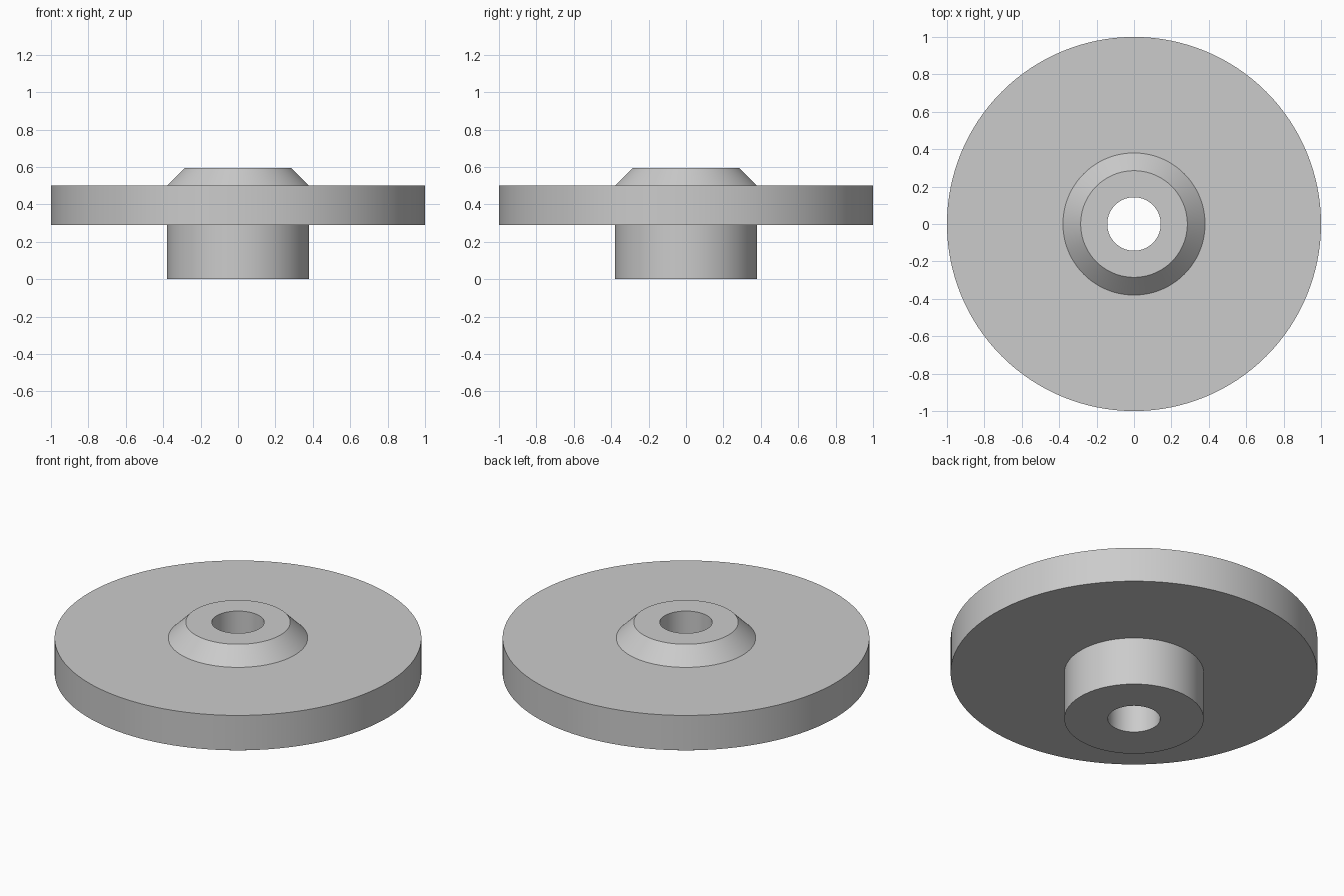
import bpy
import bmesh
from math import tau, radians

SEGMENTS = 128

cube = bpy.data.objects.get("Cube")
if cube:
    bpy.data.objects.remove(cube, do_unlink=True)


def make_material(name, colour):
    mat = bpy.data.materials.new(name)
    mat.use_nodes = True
    mat.diffuse_color = colour
    mat.node_tree.nodes["Principled BSDF"].inputs["Base Color"].default_value = colour
    return mat


def lathe(name, profile, mat):
    """Revolve a closed (radius, height) profile about the z axis."""
    bm = bmesh.new()
    verts = [bm.verts.new((r, 0, z)) for r, z in profile]
    edges = [bm.edges.new((v, verts[i - 1])) for i, v in enumerate(verts)]
    bmesh.ops.spin(bm, geom=verts + edges, cent=(0, 0, 0), axis=(0, 0, 1),
                   angle=tau, steps=SEGMENTS, use_merge=True)
    bmesh.ops.remove_doubles(bm, verts=bm.verts[:], dist=0.0001)
    bmesh.ops.recalc_face_normals(bm, faces=bm.faces[:])
    mesh = bpy.data.meshes.new(name)
    bm.to_mesh(mesh)
    bm.free()
    mesh.materials.append(mat)
    obj = bpy.data.objects.new(name, mesh)
    bpy.context.collection.objects.link(obj)
    bpy.ops.object.select_all(action="DESELECT")
    obj.select_set(True)
    bpy.context.view_layer.objects.active = obj
    bpy.ops.object.shade_smooth_by_angle(angle=radians(30))
    return obj


grey = make_material("plain grey", (0.6, 0.6, 0.6, 1))

# Main dimensions
bore, hub, cone_top, rim = 0.143, 0.38, 0.285, 1.0
disc_bottom, disc_top, height = 0.29, 0.5, 0.595

# Flanged disc: lower hub, wide disc, tapered upper boss and through bore
lathe("flanged_disc", [
    (bore, 0), (hub, 0),
    (hub, disc_bottom), (rim, disc_bottom),
    (rim, disc_top), (hub, disc_top),
    (cone_top, height), (bore, height),
], grey)
